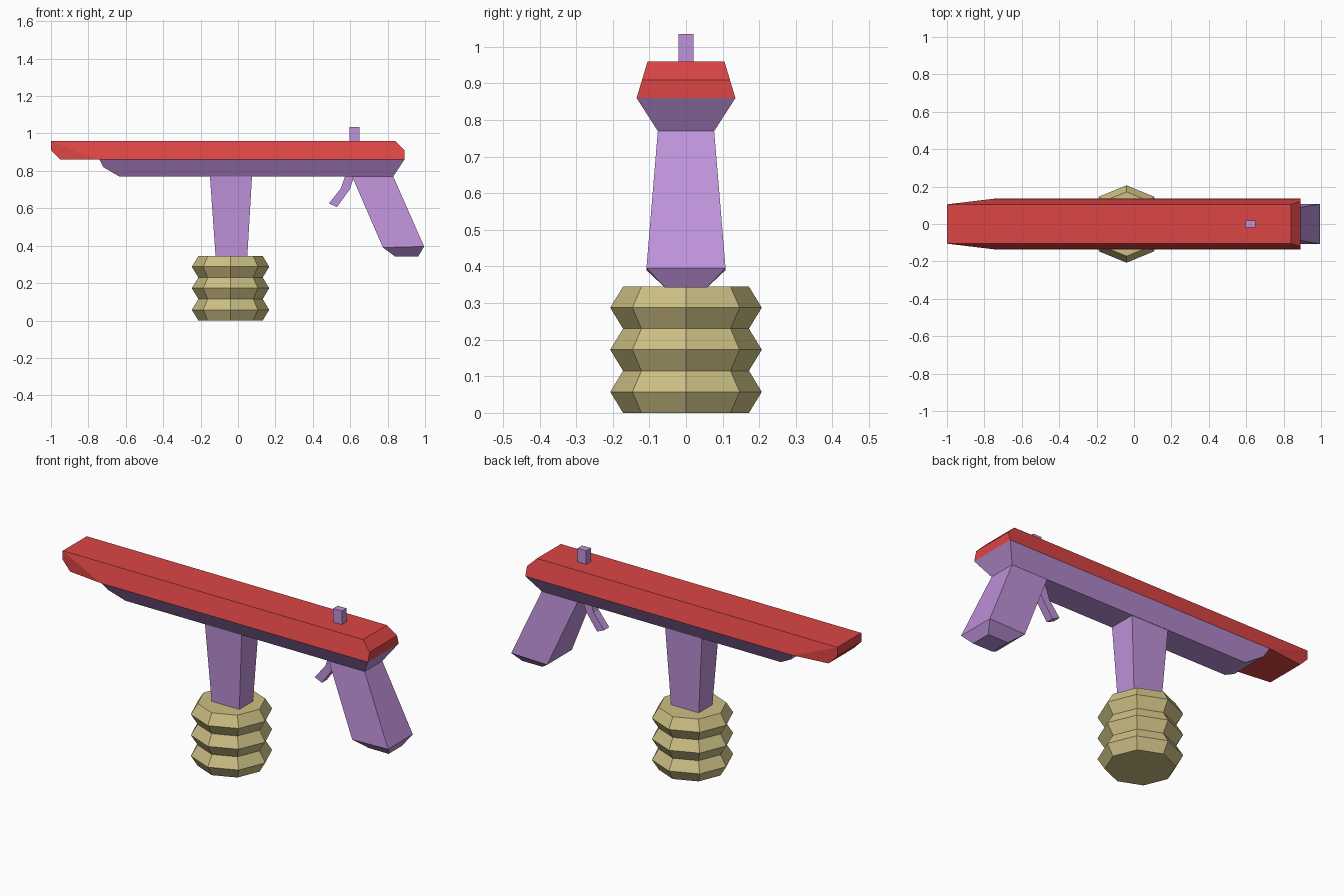
import bpy, bmesh
from math import cos, sin, pi

if "Cube" in bpy.data.objects:
    bpy.data.objects.remove(bpy.data.objects["Cube"])


def material(name, rgb):
    m = bpy.data.materials.new(name)
    m.diffuse_color = (*rgb, 1)
    m.use_nodes = True
    m.node_tree.nodes["Principled BSDF"].inputs["Base Color"].default_value = m.diffuse_color
    return m


RED = material("red", (0.72, 0.06, 0.06))
PURPLE = material("purple", (0.52, 0.29, 0.70))
TAN = material("tan", (0.60, 0.52, 0.23))


def finish(name, bm, mat):
    bmesh.ops.recalc_face_normals(bm, faces=bm.faces)
    mesh = bpy.data.meshes.new(name)
    bm.to_mesh(mesh)
    bm.free()
    mesh.materials.append(mat)
    ob = bpy.data.objects.new(name, mesh)
    bpy.context.collection.objects.link(ob)
    return ob


def slab(name, outline, mat, sides=None):
    """Side outline of (x, z, half width) mirrored across y; sides lists the flat side faces."""
    bm = bmesh.new()
    n = len(outline)
    near, far = [[bm.verts.new((x, s * w, z)) for x, z, w in outline] for s in (-1, 1)]
    for i in range(n):
        j = (i + 1) % n
        bm.faces.new((near[i], near[j], far[j], far[i]))
    for row in (near, far):
        for face in sides or [range(n)]:
            bm.faces.new([row[k] for k in face])
    return finish(name, bm, mat)


# Upper body with chamfered rear and tapered nose
slab("upper_body", [(-1, .96, .105), (-1, .91, .105), (-.95, .86, .111), (-.75, .86, .135),
                    (.89, .86, .135), (.89, .91, .12), (.84, .96, .105)], RED,
     [(0, 1, 2, 3), (0, 3, 4, 5, 6)])

# Lower body narrowing downward
slab("lower_body", [(-.74, .86, .135), (-.72, .82, .109), (-.635, .77, .077),
                    (.83, .77, .077), (.89, .86, .135)], PURPLE)

# Slanted rear handle with bevelled end
slab("rear_handle", [(.61, .77, .077), (.83, .77, .077), (.995, .396, .108),
                     (.963, .342, .057), (.84, .342, .057), (.775, .39, .108)], PURPLE,
     [(0, 1, 2, 5), (2, 3, 4, 5)])

# Bent trigger
t = .022
slab("trigger", [(.572, .77, t), (.614, .77, t), (.614, .75, t), (.597, .70, t),
                 (.529, .606, t), (.486, .626, t), (.55, .706, t)], PURPLE,
     [(0, 1, 2, 3, 6), (3, 4, 5, 6)])

# Small sight on top
slab("sight", [(.597, .96, .02), (.65, .96, .02), (.65, 1.035, .02), (.597, 1.035, .02)], PURPLE)

# Tapered front post
slab("front_post", [(-.15, .77, .075), (.075, .77, .075), (.05, .345, .06), (-.12, .345, .06)], PURPLE)

# Ribbed octagonal front grip
bm = bmesh.new()
rings = []
for k in range(7):
    r = .207 if k % 2 else .172
    rings.append([bm.verts.new((-.04 + r * cos(i * pi / 4), r * sin(i * pi / 4), k * .0575))
                  for i in range(8)])
for a, b in zip(rings, rings[1:]):
    for i in range(8):
        j = (i + 1) % 8
        bm.faces.new((a[i], a[j], b[j], b[i]))
bm.faces.new(rings[0])
bm.faces.new(rings[-1])
finish("front_grip", bm, TAN)
